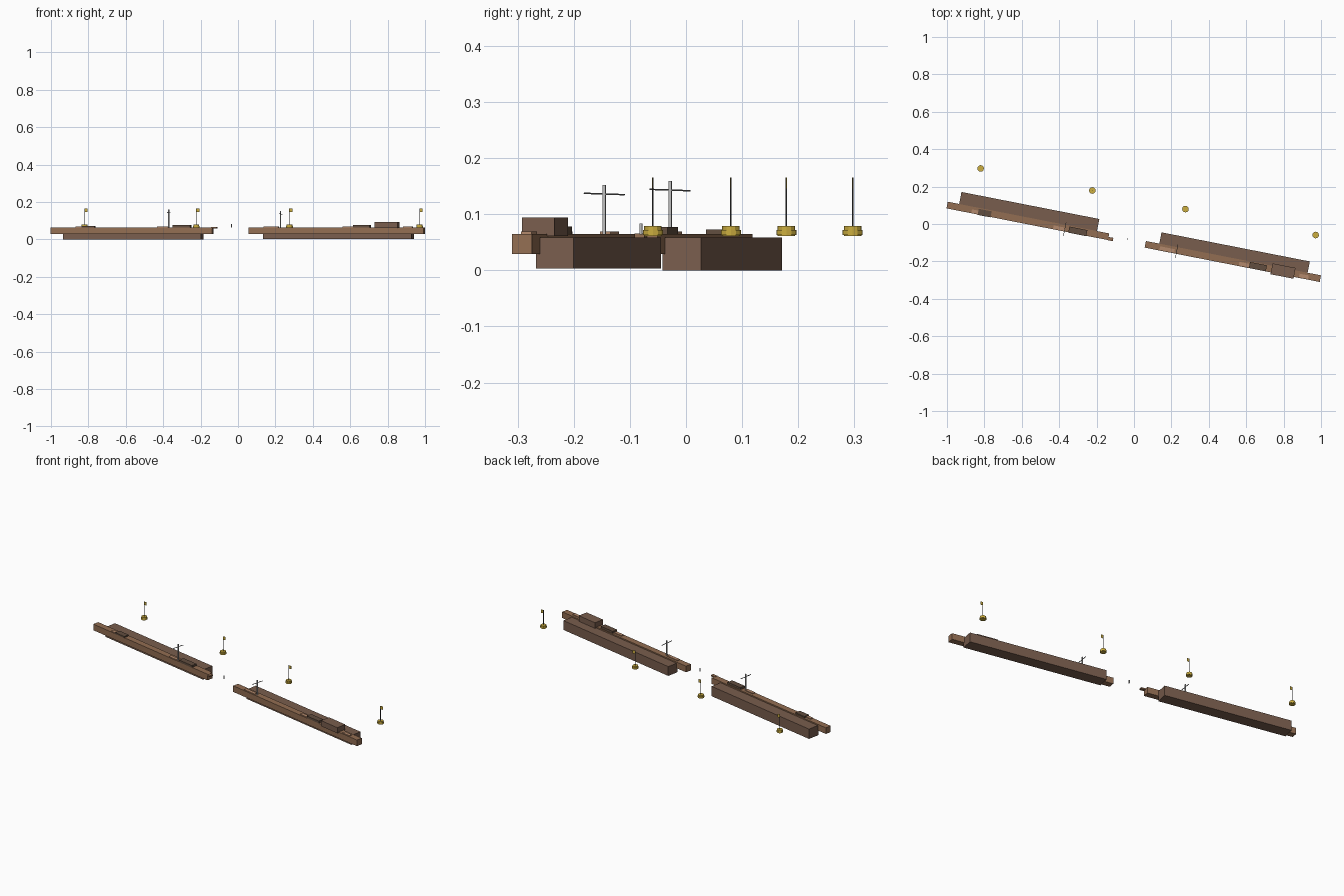
import bpy, math
from mathutils import Matrix

if "Cube" in bpy.data.objects:
    bpy.data.objects.remove(bpy.data.objects["Cube"])

ROT = Matrix.Rotation(math.radians(-11.1), 4, 'Z')  # whole wall line is skewed


def mat(name, rgb):
    m = bpy.data.materials.new(name)
    m.diffuse_color = (*rgb, 1)
    m.use_nodes = True
    m.node_tree.nodes["Principled BSDF"].inputs["Base Color"].default_value = m.diffuse_color
    return m


STONE = mat("dark_stone", (0.19, 0.11, 0.075))
PALE = mat("pale_stone", (0.29, 0.155, 0.085))
RUBBLE = mat("rubble", (0.45, 0.25, 0.15))
SLAB = mat("slab_brown", (0.12, 0.075, 0.05))
GREY = mat("metal_grey", (0.5, 0.5, 0.5))
IRON = mat("dark_iron", (0.06, 0.06, 0.06))
YELLOW = mat("buoy_yellow", (0.6, 0.42, 0.05))


def box(name, lo, hi, m, along_wall=True, roll=0):
    """Box between two corners, in wall (u, v, z) or world axes."""
    bpy.ops.mesh.primitive_cube_add(size=1)
    ob = bpy.context.object
    ob.name = name
    size = Matrix.Diagonal([b - a for a, b in zip(lo, hi)] + [1])
    move = Matrix.Translation([(a + b) / 2 for a, b in zip(lo, hi)])
    ob.data.transform(move @ Matrix.Rotation(roll, 4, 'X') @ size)
    if along_wall:
        ob.data.transform(ROT)
    ob.data.materials.append(m)
    return ob


def cyl(name, x, y, z0, z1, r, m, sides=8):
    bpy.ops.mesh.primitive_cylinder_add(vertices=sides, radius=r, depth=z1 - z0,
                                        location=(x, y, (z0 + z1) / 2))
    ob = bpy.context.object
    ob.name = name
    ob.data.materials.append(m)


# Two wall sections: deep rear block and raised front parapet
box("left_rear_block", (-0.938, -0.079, 0), (-0.187, -0.0095, 0.058), STONE)
box("left_front_wall", (-1.0, -0.111, 0.029), (-0.12, -0.075, 0.065), PALE)
box("right_rear_block", (0.153, -0.084, 0.003), (0.961, -0.0155, 0.058), STONE)
box("right_front_wall", (0.08, -0.113, 0.029), (1.034, -0.077, 0.065), PALE)

# Broken edge of the left wall and a stake in the gap
box("broken_ledge", (-0.125, -0.112, 0.058), (-0.094, -0.094, 0.066), PALE)
box("gap_stake", (-0.021, -0.088, 0.064), (-0.017, -0.083, 0.083), GREY)

# Deck slabs and the large hut block
box("hut_block", (0.768, -0.123, 0.061), (0.893, -0.064, 0.094), STONE)
for i, (u0, u1, top) in enumerate([(-0.336, -0.238, 0.077), (0.648, 0.74, 0.078),
                                   (-0.83, -0.76, 0.073)]):
    box(f"deck_slab_{i}", (u0, -0.113, 0.064), (u1, -0.08, top), SLAB)

# Low pale rubble patches
for i, (u, half) in enumerate([(-0.84, 0.025), (-0.39, 0.03), (0.2, 0.04),
                               (0.62, 0.028), (0.945, 0.025)]):
    box(f"rubble_patch_{i}", (u - half, -0.109, 0.062), (u + half, -0.09, 0.069), RUBBLE)

# Masts with slightly tilted crossbars
for i, (u, top) in enumerate([(-0.358, 0.159), (0.252, 0.152)]):
    v, z = -0.099, top - 0.016
    box(f"mast_{i}", (u - 0.0025, v - 0.0025, 0.064), (u + 0.0025, v + 0.0025, top), GREY)
    box(f"crossbar_{i}", (u - 0.0013, v - 0.037, z - 0.0013),
        (u + 0.0013, v + 0.037, z + 0.0013), IRON, roll=math.radians(-2))

# Row of flagged buoys behind the wall
for i, (x, y) in enumerate([(-0.82, 0.297), (-0.223, 0.179), (0.275, 0.08), (0.971, -0.059)]):
    cyl(f"buoy_body_{i}", x, y, 0.061, 0.079, 0.0155, YELLOW, 12)
    cyl(f"buoy_belt_{i}", x, y, 0.063, 0.072, 0.0178, YELLOW, 12)
    cyl(f"buoy_pole_{i}", x, y, 0.078, 0.165, 0.0014, IRON, 6)
    box(f"buoy_flag_{i}", (x, y - 0.0006, 0.146), (x + 0.016, y + 0.0006, 0.165), YELLOW, False)
